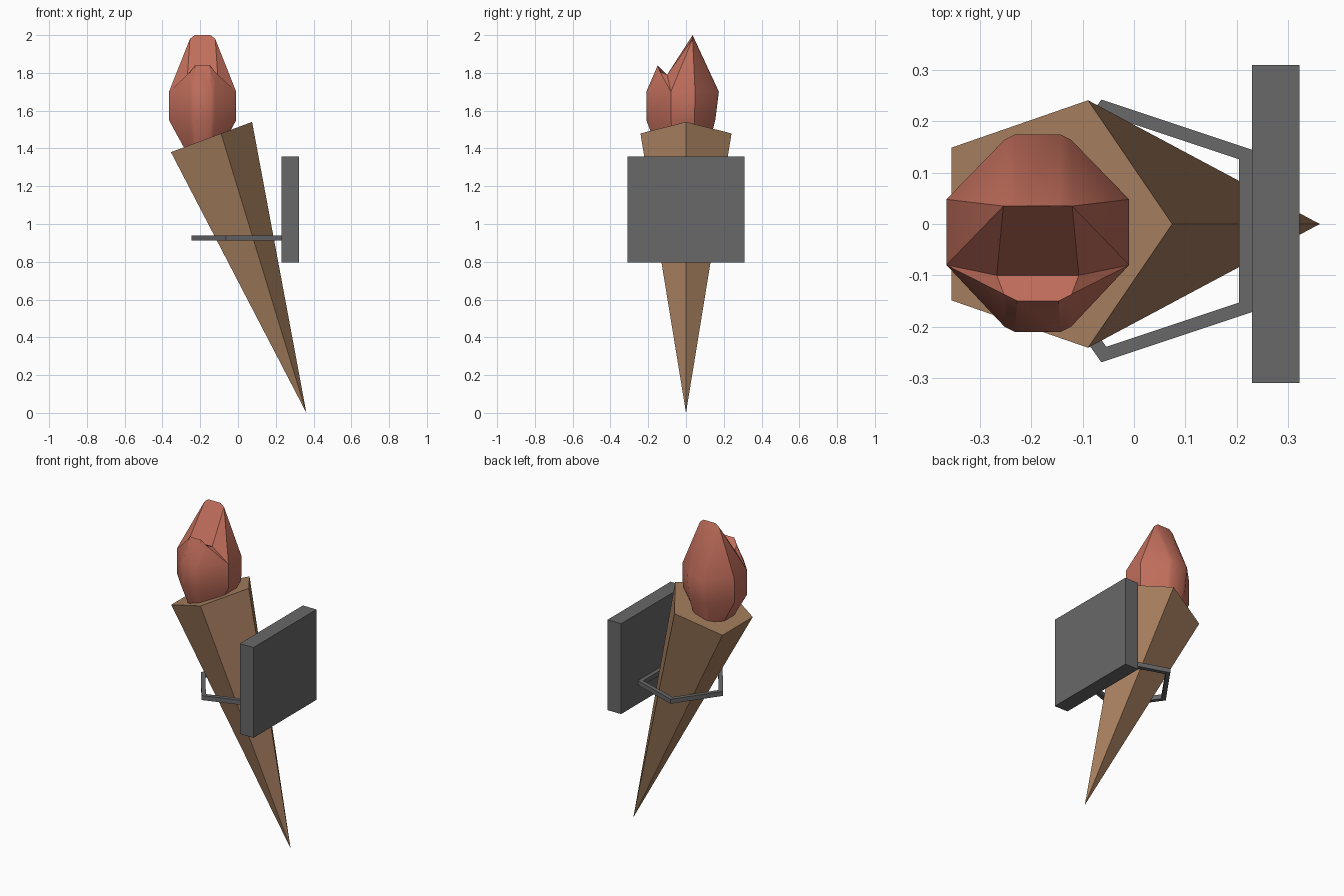
import bpy, bmesh, math
from mathutils import Vector

if "Cube" in bpy.data.objects:
    bpy.data.objects.remove(bpy.data.objects["Cube"])


def material(name, rgb):
    m = bpy.data.materials.new(name)
    m.diffuse_color = (*rgb, 1)
    m.use_nodes = True
    m.node_tree.nodes["Principled BSDF"].inputs["Base Color"].default_value = m.diffuse_color
    return m


def make(name, verts, faces, mat):
    me = bpy.data.meshes.new(name)
    me.from_pydata(verts, [], faces)
    bm = bmesh.new()
    bm.from_mesh(me)
    bmesh.ops.recalc_face_normals(bm, faces=bm.faces)
    bm.to_mesh(me)
    bm.free()
    ob = bpy.data.objects.new(name, me)
    bpy.context.collection.objects.link(ob)
    me.materials.append(mat)
    return ob


wood = material("brown wood", (0.37, 0.205, 0.11))
iron = material("grey iron", (0.138, 0.138, 0.143))
fire = material("ember red", (0.53, 0.155, 0.105))

# Tilted five-sided torch handle, tapering to a point
centre, across = Vector((-0.163, 0, 1.452)), Vector((0.43, 0, 0.16)).normalized()
rim = [centre + 0.2535 * (across * math.cos(a) + Vector((0, math.sin(a), 0)))
       for a in (math.tau * i / 5 for i in range(5))]
make("torch_handle", rim + [Vector((0.362, 0, 0.0))],
     [range(5)] + [(i, (i + 1) % 5, 5) for i in range(5)], wood)

# Wall plate
x0, x1, y, z0, z1 = 0.23, 0.323, 0.31, 0.795, 1.357
plate = [(px, py, pz) for pz in (z0, z1)
         for px, py in ((x0, -y), (x1, -y), (x1, y), (x0, y))]
make("wall_plate", plate, [(0, 1, 2, 3), (4, 5, 6, 7)] +
     [(i, (i + 1) % 4, (i + 1) % 4 + 4, i + 4) for i in range(4)], iron)

# Five-sided holding ring
verts = []
for r, z in ((0.2626, 0.912), (0.2626, 0.94), (0.2316, 0.94), (0.2316, 0.912)):
    for i in range(5):
        a = math.pi + math.tau * i / 5
        verts.append((0.0176 + r * math.cos(a), -0.0135 + 1.025 * r * math.sin(a), z))
make("holding_ring", verts,
     [(k * 5 + i, k * 5 + (i + 1) % 5, (k + 1) % 4 * 5 + (i + 1) % 5, (k + 1) % 4 * 5 + i)
      for k in range(4) for i in range(5)], iron)

# Flame: lofted rings, then a tall ridge with a smaller tongue in front
CX = -0.1875


def ring(z, side, corner, flat, front, back, sf, sb):
    half = [(flat, front), (corner, front + 0.01), (side, sf), (side, sb),
            (corner, back - 0.01), (flat, back)]
    pts = half + [(-px, py) for px, py in reversed(half)]
    return [(CX + px, py, z) for px, py in pts]


v = (ring(1.38, 0.085, 0.045, 0.03, -0.145, 0.11, -0.06, 0.03)
     + ring(1.55, 0.178, 0.065, 0.045, -0.21, 0.155, -0.08, 0.045)
     + ring(1.70, 0.178, 0.065, 0.045, -0.21, 0.174, -0.08, 0.048))
f = [range(12)]
for k in (0, 12):
    f += [(k + i, k + (i + 1) % 12, k + 12 + (i + 1) % 12, k + 12 + i) for i in range(12)]
# tongue tip 36-39, notch 40-41, ridge 42-45 (right to left)
for px, py, pz in ((0.04, -0.15, 1.84), (0.066, -0.137, 1.805), (0.08, -0.10, 1.79),
                   (0.067, 0.035, 1.98), (0.042, 0.035, 2.0)):
    v += [(CX + px, py, pz), (CX - px, py, pz)]
TIP, TC, N, RC, R = 36, 38, 40, 42, 44
for s in (0, 1):
    def b(i):
        return 24 + (11 - i if s else i)
    f += [(b(0), b(1), TC + s, TIP + s), (b(1), b(2), TC + s), (b(2), N + s, TC + s),
          (b(2), RC + s, N + s), (b(2), b(3), RC + s), (b(3), b(4), RC + s),
          (b(4), b(5), R + s, RC + s)]
f += [(24, TIP, TIP + 1, 35), (29, 30, R + 1, R),
      (TIP, TC, N, N + 1, TC + 1, TIP + 1), (N, RC, R, R + 1, RC + 1, N + 1)]
flame = make("flame", v, f, fire)
bpy.context.view_layer.objects.active = flame
flame.select_set(True)
bpy.ops.object.shade_smooth_by_angle(angle=math.radians(30))
